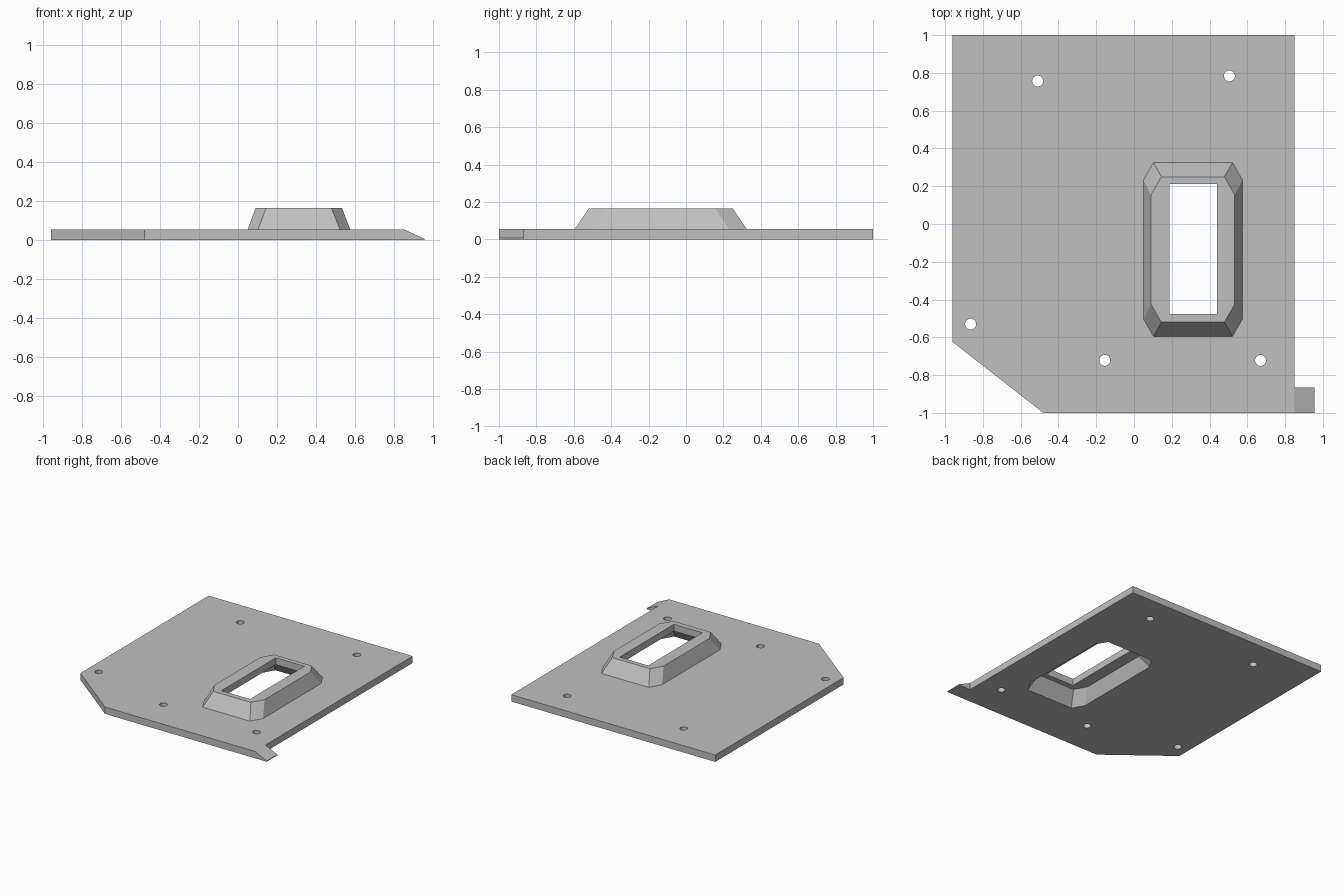
import bpy
import bmesh

if "Cube" in bpy.data.objects:
    bpy.data.objects.remove(bpy.data.objects["Cube"])

THICK = 0.055
TOP = 0.165

grey = bpy.data.materials.new("light grey")
grey.use_nodes = True
colour = (0.53, 0.53, 0.53, 1)
grey.diffuse_color = colour
grey.node_tree.nodes["Principled BSDF"].inputs["Base Color"].default_value = colour


def loft(name, rings):
    """Closed solid through a stack of (outline, z) rings."""
    bm = bmesh.new()
    loops = [[bm.verts.new((x, y, z)) for x, y in pts] for pts, z in rings]
    n = len(loops[0])
    for low, high in zip(loops, loops[1:]):
        for i in range(n):
            j = (i + 1) % n
            bm.faces.new((low[i], low[j], high[j], high[i]))
    bm.faces.new(loops[0][::-1])
    bm.faces.new(loops[-1])
    bmesh.ops.recalc_face_normals(bm, faces=bm.faces)
    mesh = bpy.data.meshes.new(name)
    bm.to_mesh(mesh)
    bm.free()
    mesh.materials.append(grey)
    obj = bpy.data.objects.new(name, mesh)
    bpy.context.collection.objects.link(obj)
    return obj


def octagon(x0, x1, y0, y1, cx, cy):
    """Rectangle with clipped corners, counter-clockwise."""
    return [(x0 + cx, y0), (x1 - cx, y0), (x1, y0 + cy), (x1, y1 - cy),
            (x1 - cx, y1), (x0 + cx, y1), (x0, y1 - cy), (x0, y0 + cy)]


def combine(target, tool, operation):
    """Apply a boolean and discard the tool."""
    mod = target.modifiers.new(operation.lower(), "BOOLEAN")
    mod.object = tool
    mod.operation = operation
    mod.solver = "EXACT"
    graph = bpy.context.evaluated_depsgraph_get()
    mesh = bpy.data.meshes.new_from_object(target.evaluated_get(graph))
    target.modifiers.clear()
    target.data = mesh
    bpy.data.objects.remove(tool)


# Flat plate with one clipped corner
outline = [(-0.48, -1), (0.85, -1), (0.85, 1), (-0.96, 1), (-0.96, -0.625)]
plate = loft("mounting_plate", [(outline, 0), (outline, THICK)])

# Raised hollow bezel
base = octagon(0.05, 0.575, -0.595, 0.325, 0.053, 0.093)
crown = octagon(0.09, 0.533, -0.52, 0.25, 0.055, 0.095)
combine(plate, loft("bezel", [(base, 0.02), (base, THICK), (crown, TOP)]), "UNION")
combine(plate, loft("hollow", [(base, -0.05), (base, 0), (crown, TOP - THICK)]),
        "DIFFERENCE")

# Rectangular window through the bezel top
window = [(0.187, -0.477), (0.44, -0.477), (0.44, 0.212), (0.187, 0.212)]
combine(plate, loft("window", [(window, 0.06), (window, 0.3)]), "DIFFERENCE")

# Screw holes
for x, y in [(-0.51, 0.757), (0.505, 0.784), (-0.865, -0.53),
             (-0.155, -0.722), (0.67, -0.722)]:
    bpy.ops.mesh.primitive_cylinder_add(vertices=32, radius=0.029, depth=0.3,
                                        location=(x, y, 0))
    drill = bpy.context.object
    drill.data.materials.append(grey)
    combine(plate, drill, "DIFFERENCE")

# Sloped corner tab
strip = [(0.85, -1), (0.955, -1), (0.955, -0.865), (0.85, -0.865)]
tab = loft("corner_tab", [(strip, 0), (strip, THICK)])
for v in tab.data.vertices:
    if v.co.x > 0.9 and v.co.z > 0.01:
        v.co.z = 0.006

# Smooth hole walls, crisp edges elsewhere
bpy.ops.object.select_all(action="DESELECT")
plate.select_set(True)
bpy.context.view_layer.objects.active = plate
bpy.ops.object.shade_smooth_by_angle(angle=0.35)
